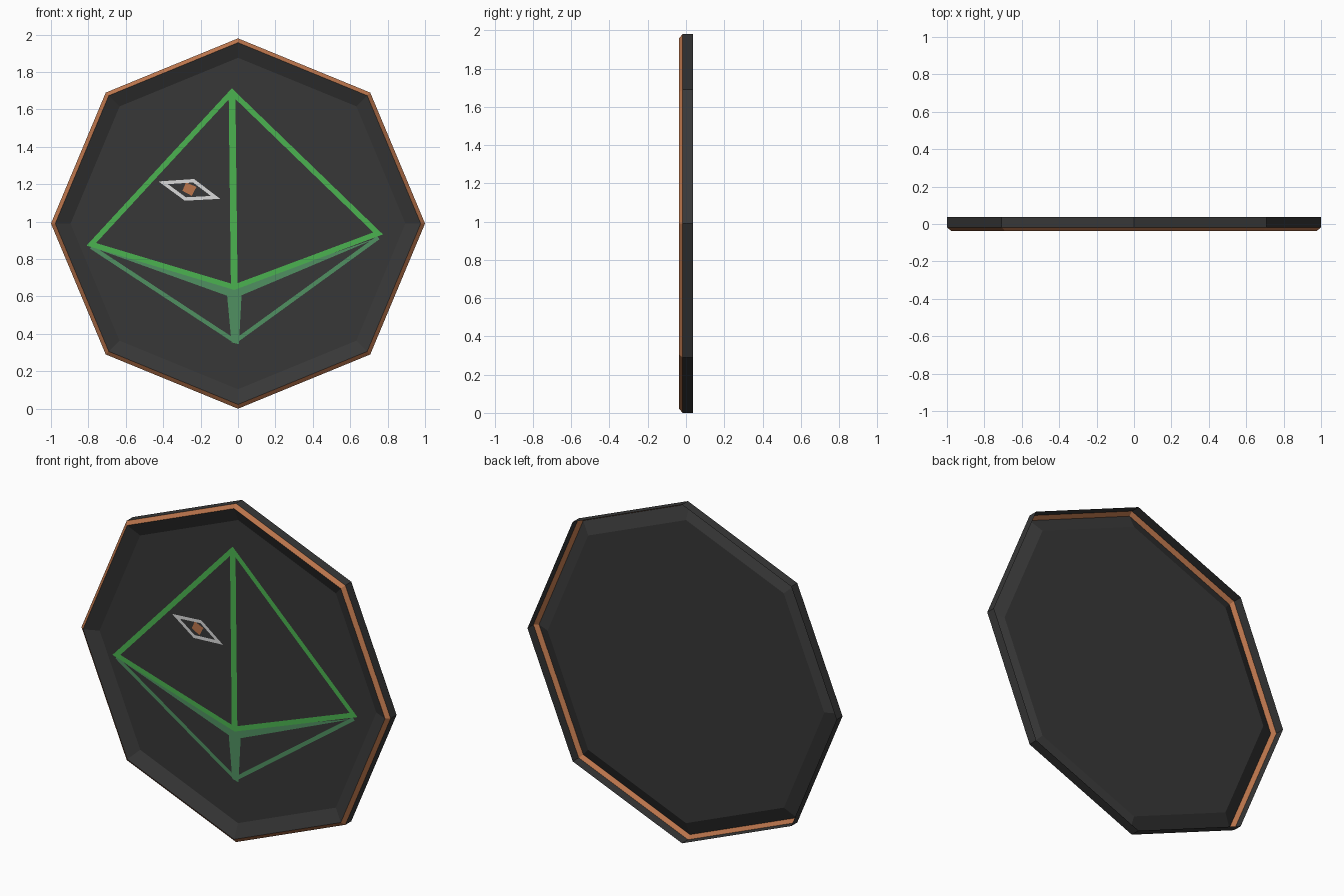
import bpy, bmesh, math
from mathutils import Vector

cube = bpy.data.objects.get("Cube")
if cube:
    bpy.data.objects.remove(cube, do_unlink=True)

CENTRE_Z = 0.99
PANEL_Y = 0.0


def material(name, rgb):
    m = bpy.data.materials.new(name)
    m.use_nodes = True
    m.diffuse_color = (*rgb, 1)
    m.node_tree.nodes["Principled BSDF"].inputs["Base Color"].default_value = (*rgb, 1)
    return m


charcoal = material("charcoal", (0.039, 0.039, 0.039))
copper = material("copper", (0.50, 0.18, 0.073))
green = material("bright green", (0.07, 0.45, 0.08))
pale_green = material("muted green", (0.08, 0.28, 0.12))
white = material("off white", (0.70, 0.70, 0.70))


def make_object(name, bm, *mats):
    mesh = bpy.data.meshes.new(name)
    bm.to_mesh(mesh)
    bm.free()
    for m in mats:
        mesh.materials.append(m)
    ob = bpy.data.objects.new(name, mesh)
    bpy.context.collection.objects.link(ob)
    return ob


def flat_face(bm, points, y):
    """Face in the xz plane that looks to the front."""
    f = bm.faces.new([bm.verts.new((x, y, z)) for x, z in points])
    f.normal_update()
    if f.normal.y > 0:
        f.normal_flip()
    return f


def plate(name, points, lift, mat, border=0):
    """Painted polygon, or only its outline when a border width is given."""
    bm = bmesh.new()
    face = flat_face(bm, points, PANEL_Y - lift)
    if border:
        bmesh.ops.inset_individual(bm, faces=[face], thickness=border, use_even_offset=True)
        bmesh.ops.delete(bm, geom=[face], context='FACES')
    return make_object(name, bm, mat)


def bar(name, start, end, width, lift, mat):
    a, b = Vector(start), Vector(end)
    d = (b - a).normalized() * width / 2
    side = Vector((-d.y, d.x))
    return plate(name, [a + side, b + side, b - side, a - side], lift, mat)


# Octagonal tray, open at the back: rim wall, copper chamfer, inner slope, panel
bm = bmesh.new()
rings = []
for radius, y in [(1, 0.037), (1, -0.018), (0.977, -0.037), (0.895, PANEL_Y)]:
    angles = [i * math.tau / 8 for i in range(8)]
    rings.append([bm.verts.new((radius * math.cos(a), y,
                                CENTRE_Z + CENTRE_Z * radius * math.sin(a))) for a in angles])
for k in range(3):
    for i in range(8):
        j = (i + 1) % 8
        f = bm.faces.new((rings[k][i], rings[k][j], rings[k + 1][j], rings[k + 1][i]))
        f.material_index = 1 if k == 1 else 0
panel = bm.faces.new(rings[-1])
bm.normal_update()
bmesh.ops.recalc_face_normals(bm, faces=bm.faces)
if panel.normal.y > 0:
    bmesh.ops.reverse_faces(bm, faces=bm.faces)
make_object("octagon_tray", bm, charcoal, copper)

# Lower half of the painted crystal
left, right, tip = (-0.785, 0.865), (0.75, 0.915), (-0.015, 0.36)
bar("lower_edge_left", left, tip, 0.022, 0.002, pale_green)
bar("lower_edge_right", right, tip, 0.022, 0.0022, pale_green)
for name, corner in (("left", left), ("right", right)):
    plate("underside_" + name, [corner, (-0.02, 0.65), (-0.02, 0.59)], 0.0024, pale_green)
plate("lower_ridge", [(-0.06, 0.625), (0.02, 0.625), (0.005, 0.345), (-0.035, 0.355)],
      0.0026, pale_green)

# Upper half of the painted crystal
plate("upper_outline", [(-0.033, 1.713), (-0.81, 0.872), (-0.02, 0.635), (0.775, 0.932)],
      0.003, green, border=0.028)
bar("upper_ridge", (-0.032, 1.69), (-0.02, 0.65), 0.036, 0.0032, green)

# Painted eye
plate("eye_outline", [(-0.425, 1.215), (-0.235, 1.228), (-0.095, 1.122), (-0.284, 1.112)],
      0.003, white, border=0.018)
plate("eye_pupil", [(-0.278, 1.21), (-0.222, 1.186), (-0.247, 1.138), (-0.297, 1.165)],
      0.003, copper)
